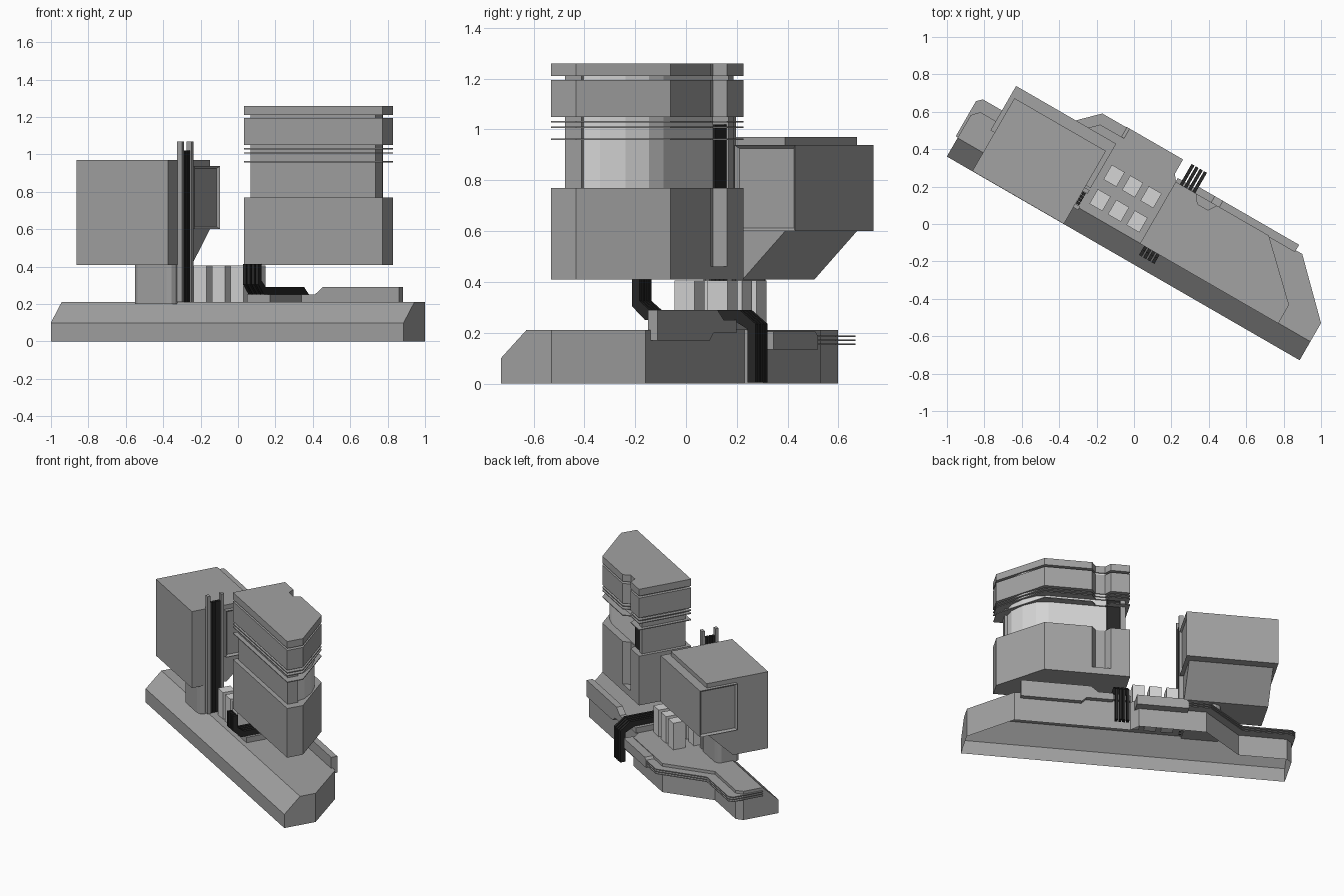
import bpy, bmesh, math
from mathutils import Matrix

if "Cube" in bpy.data.objects:
    bpy.data.objects.remove(bpy.data.objects["Cube"])

ROT = Matrix.Rotation(math.radians(-30), 4, 'Z')   # whole model is turned 30 degrees


def material(name, value):
    m = bpy.data.materials.new(name)
    m.diffuse_color = (value, value, value, 1)
    m.use_nodes = True
    m.node_tree.nodes["Principled BSDF"].inputs["Base Color"].default_value = m.diffuse_color
    return m


GREY = material("mid grey", 0.36)
LIGHT = material("light grey", 0.66)
DARK = material("near black", 0.02)


def finish(name, bm, mat):
    bmesh.ops.recalc_face_normals(bm, faces=bm.faces)
    me = bpy.data.meshes.new(name)
    bm.to_mesh(me)
    bm.free()
    me.materials.append(mat)
    ob = bpy.data.objects.new(name, me)
    ob.matrix_world = ROT
    bpy.context.collection.objects.link(ob)
    return ob


def place(p, h, axis):
    a, b = p
    return {'z': (a, b, h), 'x': (h, a, b), 'y': (a, h, b)}[axis]


def loft(rings, close_bottom=True):
    bm = bmesh.new()
    vs = [[bm.verts.new(c) for c in r] for r in rings]
    n = len(vs[0])
    for r0, r1 in zip(vs, vs[1:]):
        for i in range(n):
            j = (i + 1) % n
            bm.faces.new((r0[i], r0[j], r1[j], r1[i]))
    bm.faces.new(vs[-1])
    if close_bottom:
        bm.faces.new(vs[0])
    return bm


def prism(name, pts, axis, lo, hi, mat=GREY):
    return finish(name, loft([[place(p, h, axis) for p in pts] for h in (lo, hi)]), mat)


def box(name, x0, x1, y0, y1, z0, z1, mat=GREY):
    return prism(name, [(x0, y0), (x1, y0), (x1, y1), (x0, y1)], 'z', z0, z1, mat)


# base hull: bevelled front edge, open underneath
back = [(1.131, 0.041), (0.859, 0.311), (0.08, 0.311), (0.03, 0.37), (-0.422, 0.37),
        (-0.685, 0.107), (-1.01, 0.107), (-1.047, 0.068)]


def base_ring(front, z):
    return [(x, y, z) for x, y in [(-1.047, front), (1.131, front)] + back]


finish("base_hull", loft([base_ring(-0.188, 0), base_ring(-0.188, 0.1),
                          base_ring(-0.073, 0.21)], False), GREY)

# fins round the left rear of the base
fin = [(-0.29, 0.427), (-0.442, 0.427), (-0.70, 0.173), (-1.033, 0.173), (-1.06, 0.147),
       (-1.06, -0.07), (-1.0, -0.07), (-1.0, 0.05), (-0.65, 0.05), (-0.40, 0.30), (-0.29, 0.30)]
for i in range(3):
    z = 0.152 + i * 0.0155
    prism(f"base_fin_{i}", fin, 'z', z, z + 0.006)

# rear side pod and rear rail
prism("side_pod", [(0.055, 0.135), (0.055, 0.205), (-0.275, 0.205), (-0.295, 0.185),
                   (-0.295, 0.135)], 'y', 0.33, 0.43)
prism("rear_rail", [(0.82, 0.17), (0.82, 0.29), (0.35, 0.29), (0.30, 0.25), (0.20, 0.25),
                    (0.20, 0.20), (0.38, 0.20), (0.41, 0.17)], 'y', 0.30, 0.345)
box("cable_tray", 0.08, 0.22, -0.04, 0.33, 0.21, 0.25)

# six light blocks on the deck
for i in range(3):
    for j in range(2):
        cx, cy = -0.221 + 0.114 * i, 0.02 + 0.15 * j
        box(f"deck_block_{i}_{j}", cx - 0.04, cx + 0.04, cy - 0.045, cy + 0.045, 0.2, 0.405, LIGHT)

# four cables running from the tower over the rear edge
cable = [(-0.13, 0.415), (-0.13, 0.305), (-0.07, 0.25), (0.33, 0.25), (0.395, 0.215),
         (0.395, 0.005), (0.432, 0.005), (0.432, 0.235), (0.36, 0.29), (-0.05, 0.29),
         (-0.095, 0.325), (-0.095, 0.415)]
for i in range(4):
    x = 0.106 + i * 0.0257
    prism(f"cable_{i}", cable, 'x', x, x + 0.018, DARK)

# raised cabin on the left
prism("cabin", [(-0.187, 0.41), (0.07, 0.41), (0.263, 0.6), (0.263, 0.97), (-0.187, 0.97)],
      'x', -0.89, -0.325)
bm = loft([[(x, y, z) for x, y in ((-0.915, 0.05), (-0.297, 0.05), (-0.297, 0.324), (-0.915, 0.324))]
           for z in (0.6, 0.938)])
bmesh.ops.recalc_face_normals(bm, faces=bm.faces)
ends = [f for f in bm.faces if abs(f.normal.x) > 0.9]
bmesh.ops.inset_individual(bm, faces=ends, thickness=0.018, depth=-0.014)
finish("cabin_end_panels", bm, GREY)

# cabin leg with cut corners
c, k = 0.035, 0.012
x0, x1, y0, y1 = -0.58, -0.33, -0.13, 0.045
leg = [(x0 + c, y0), (x1 - c, y0), (x1 - k, y0 + k), (x1, y0 + c), (x1, y1 - c), (x1 - k, y1 - k),
       (x1 - c, y1), (x0 + c, y1), (x0 + k, y1 - k), (x0, y1 - c), (x0, y0 + c), (x0 + k, y0 + k)]
prism("cabin_leg", leg, 'z', 0.2, 0.42)

# vertical conduit: two rails with dark cables between
for side, y in (("front", -0.085), ("rear", 0.015)):
    box(f"conduit_rail_{side}", -0.328, -0.296, y, y + 0.022, 0.21, 1.07)
for i in range(4):
    y = -0.06 + i * 0.019
    box(f"conduit_cable_{i}", -0.324, -0.304, y, y + 0.016, 0.21, 1.02, DARK)

# tower: stacked slabs with a notch in the rear
plain = [(0.08, -0.075), (0.934, -0.075), (0.934, 0.04), (0.655, 0.307), (0.08, 0.307)]
notched = plain[:4] + [(0.335, 0.307), (0.305, 0.262), (0.24, 0.262), (0.21, 0.307)] + plain[4:]
prism("tower_lower_floor", plain, 'z', 0.41, 0.46)
for name, z0, z1 in (("tower_lower", 0.46, 0.77), ("tower_upper", 1.05, 1.195),
                     ("tower_cap", 1.21, 1.26), ("tower_plate_0", 0.958, 0.964),
                     ("tower_plate_1", 1.005, 1.011), ("tower_plate_2", 1.027, 1.033)):
    prism(name, notched, 'z', z0, z1)

# tower neck: front slab, light rounded core, dark cable stack
box("neck_front", 0.104, 0.875, -0.045, 0.03, 0.76, 1.22)
core = [(0.23, 0.02), (0.86, 0.02), (0.84, 0.095), (0.78, 0.175), (0.70, 0.235),
        (0.62, 0.255), (0.23, 0.255)]
prism("neck_core", core, 'z', 0.76, 1.22, LIGHT)
box("neck_cables", 0.14, 0.23, 0.03, 0.265, 0.76, 1.02, DARK)
box("neck_post", 0.104, 0.14, 0.03, 0.275, 0.76, 1.22)
